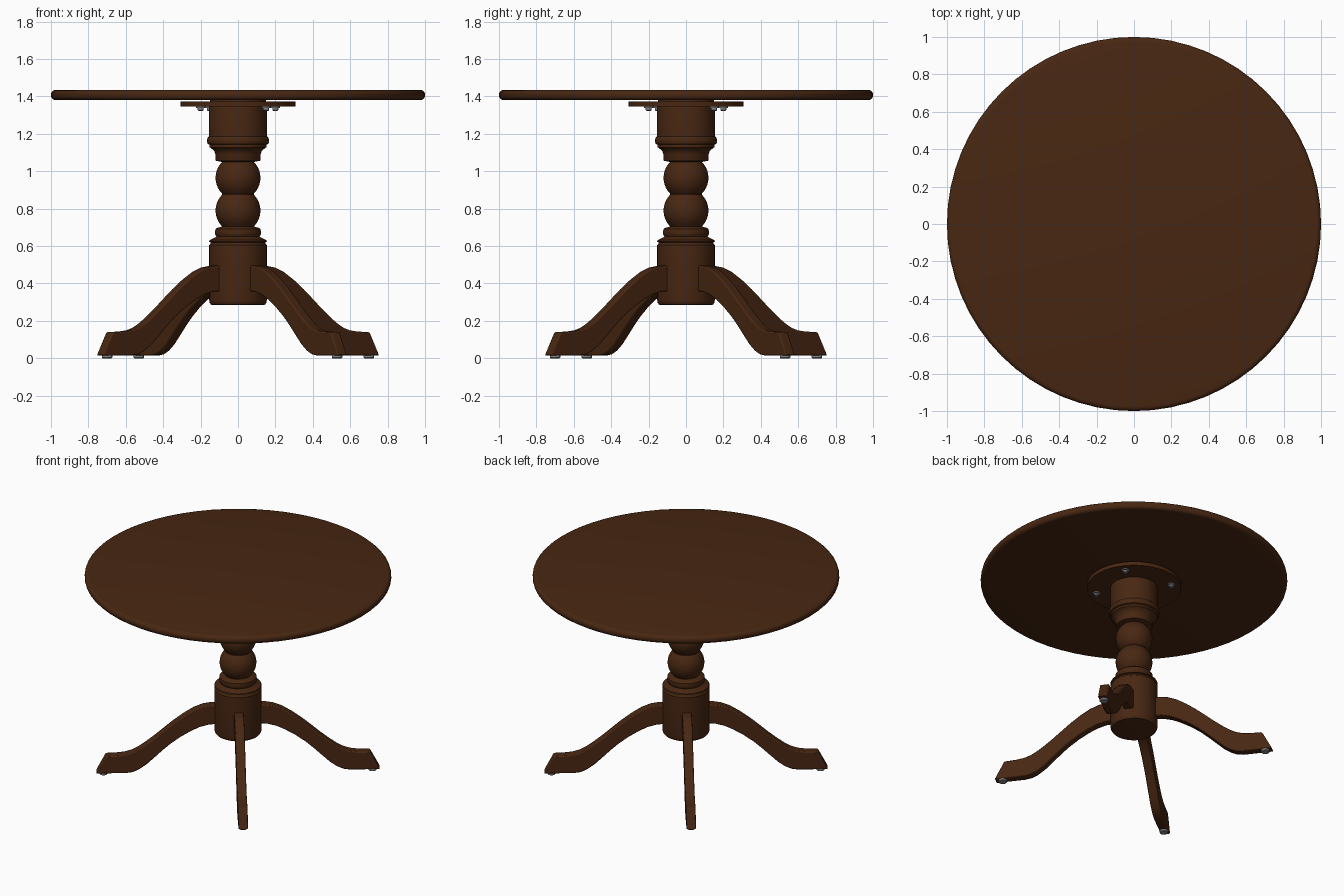
import bpy, bmesh, math
from mathutils import Matrix

if "Cube" in bpy.data.objects:
    bpy.data.objects.remove(bpy.data.objects["Cube"])


def material(name, rgb):
    m = bpy.data.materials.new(name)
    m.diffuse_color = (*rgb, 1.0)
    m.use_nodes = True
    m.node_tree.nodes["Principled BSDF"].inputs["Base Color"].default_value = m.diffuse_color
    return m


WOOD = material("dark brown wood", (0.065, 0.020, 0.006))
METAL = material("grey metal", (0.25, 0.25, 0.25))


def finish(name, bm, mat, angle=35):
    bmesh.ops.recalc_face_normals(bm, faces=bm.faces[:])
    me = bpy.data.meshes.new(name)
    bm.to_mesh(me)
    bm.free()
    me.materials.append(mat)
    ob = bpy.data.objects.new(name, me)
    bpy.context.collection.objects.link(ob)
    bpy.ops.object.select_all(action='DESELECT')
    ob.select_set(True)
    bpy.context.view_layer.objects.active = ob
    bpy.ops.object.shade_smooth_by_angle(angle=math.radians(angle))
    return ob


def lathe(name, profile, mat, segments=48, at=(0, 0)):
    """Turn a (radius, height) profile around z and cap both ends."""
    bm = bmesh.new()
    rings = []
    for r, z in profile:
        rings.append([bm.verts.new((at[0] + r * math.cos(2 * math.pi * i / segments),
                                    at[1] + r * math.sin(2 * math.pi * i / segments), z))
                      for i in range(segments)])
    for a, b in zip(rings, rings[1:]):
        for i in range(segments):
            j = (i + 1) % segments
            bm.faces.new((a[i], a[j], b[j], b[i]))
    bm.faces.new(rings[0])
    bm.faces.new(rings[-1])
    return finish(name, bm, mat)


# round top with a soft edge
lathe("table_top", [(0.975, 1.38), (0.988, 1.383), (0.997, 1.392), (1.0, 1.402), (1.0, 1.413),
                    (0.997, 1.423), (0.988, 1.432), (0.975, 1.435)], WOOD, 64)

# mounting plate
lathe("mounting_plate", [(0.308, 1.345), (0.308, 1.372)], WOOD, 64)


# turned column with two balls
def ball(zc):
    return [(0.12 * math.cos(t), zc + 0.12 * math.sin(t))
            for t in (math.radians(a) for a in range(-45, 46, 9))]


column = [(0.135, 0.285), (0.145, 0.287), (0.152, 0.298), (0.154, 0.31), (0.154, 0.605),
          (0.148, 0.612), (0.146, 0.62), (0.155, 0.624), (0.152, 0.632), (0.13, 0.642),
          (0.115, 0.65), (0.121, 0.658), (0.123, 0.672), (0.121, 0.69), (0.112, 0.697)]
column += ball(0.79) + ball(0.965)
column += [(0.118, 1.056), (0.12, 1.06), (0.121, 1.09), (0.128, 1.11), (0.145, 1.124),
           (0.152, 1.128), (0.152, 1.142), (0.162, 1.147), (0.167, 1.162), (0.163, 1.178),
           (0.155, 1.186), (0.155, 1.35), (0.15, 1.38)]
lathe("column", column, WOOD)

# curved legs: side outline as (distance from axis, height)
upper = [(0.10, 0.495), (0.17, 0.495), (0.23, 0.485), (0.29, 0.461), (0.355, 0.42), (0.42, 0.371),
         (0.48, 0.32), (0.54, 0.268), (0.60, 0.22), (0.645, 0.188), (0.69, 0.163), (0.73, 0.15),
         (0.78, 0.143), (0.862, 0.14)]
lower = [(0.927, 0.015), (0.73, 0.015), (0.69, 0.021), (0.65, 0.038), (0.60, 0.073), (0.54, 0.13),
         (0.49, 0.178), (0.44, 0.222), (0.375, 0.27), (0.305, 0.312), (0.25, 0.338), (0.19, 0.355),
         (0.10, 0.36)]
HALF = 0.031
START = math.atan2(0.53, 0.70)

for k in range(4):
    ang = START + k * math.pi / 2
    c, s = math.cos(ang), math.sin(ang)
    bm = bmesh.new()
    face = bm.faces.new([bm.verts.new((r, -HALF, z)) for r, z in upper + lower])
    ext = bmesh.ops.extrude_face_region(bm, geom=[face])
    bmesh.ops.translate(bm, vec=(0, 2 * HALF, 0),
                        verts=[v for v in ext["geom"] if isinstance(v, bmesh.types.BMVert)])
    bm.transform(Matrix.Rotation(ang, 4, 'Z'))
    leg = finish(f"leg_{k + 1}", bm, WOOD)
    bev = leg.modifiers.new("soft_edges", 'BEVEL')
    bev.width, bev.segments, bev.limit_method = 0.007, 2, 'ANGLE'
    bev.angle_limit = math.radians(40)

    # glide under the foot
    lathe(f"foot_glide_{k + 1}", [(0.024, 0.0), (0.028, 0.004), (0.028, 0.018)], METAL, 16,
          (0.878 * c, 0.878 * s))
    # screw with washer under the plate
    lathe(f"plate_screw_{k + 1}", [(0.012, 1.323), (0.016, 1.327), (0.016, 1.338), (0.026, 1.339),
                                   (0.026, 1.347)], METAL, 12, (0.25 * c, 0.25 * s))
